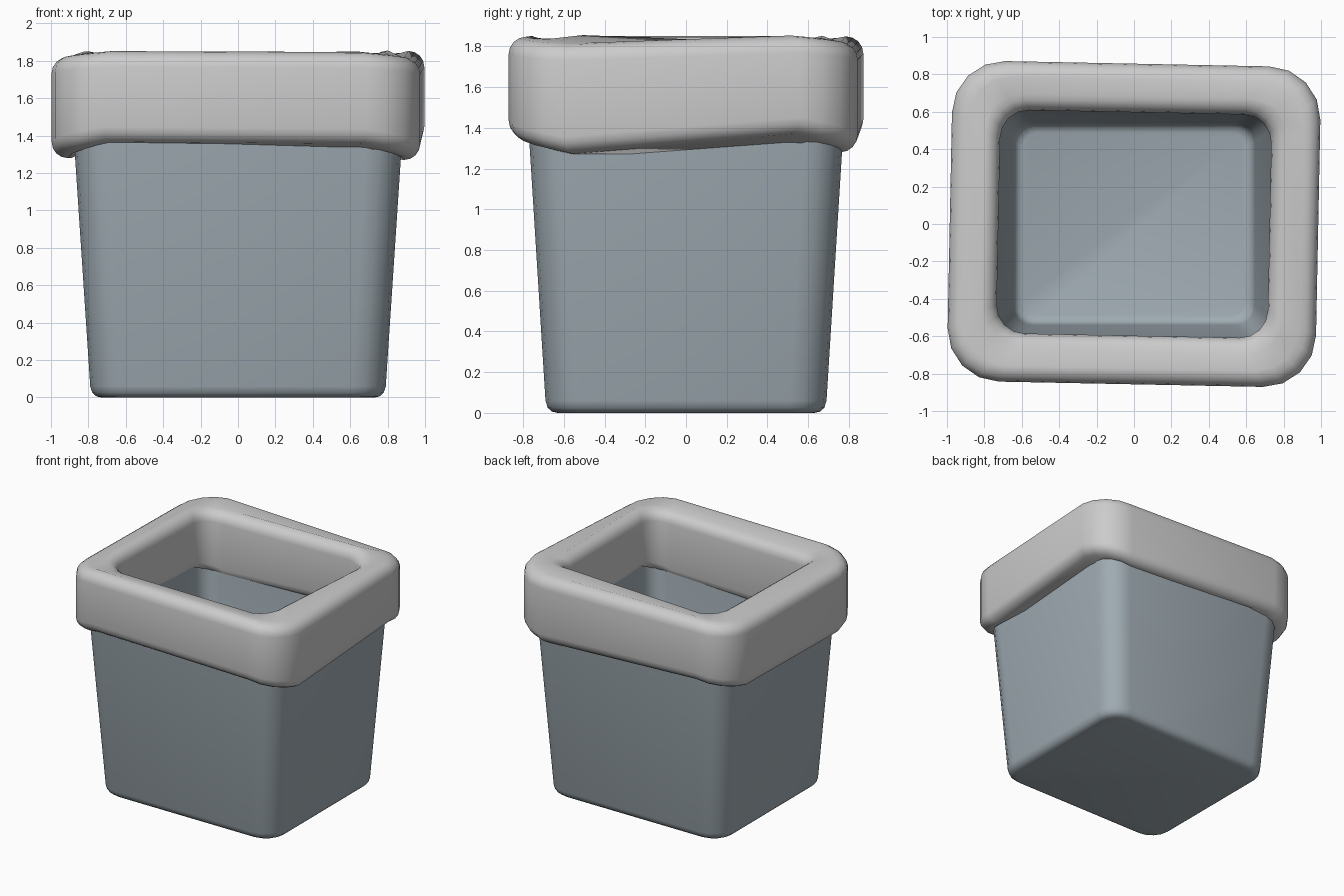
import bpy, math
from mathutils import Matrix

if "Cube" in bpy.data.objects:
    bpy.data.objects.remove(bpy.data.objects["Cube"])

ARC = 5  # points per rounded corner


def rounded_rect(hx, hy, r):
    """Counter-clockwise outline starting at the front right corner."""
    pts = []
    for i, (sx, sy) in enumerate([(1, -1), (1, 1), (-1, 1), (-1, -1)]):
        for k in range(ARC):
            a = math.radians(-90 + 90 * i + 90 * k / (ARC - 1))
            pts.append((sx * (hx - r) + r * math.cos(a),
                        sy * (hy - r) + r * math.sin(a)))
    return pts


def loft(name, rings, closed):
    """Skin a stack of equal rings; close it into a loop or cap both ends."""
    n, m = len(rings[0]), len(rings)
    verts = [v for ring in rings for v in ring]
    faces = []
    for j in range(m if closed else m - 1):
        a, b = j * n, ((j + 1) % m) * n
        for i in range(n):
            k = (i + 1) % n
            faces.append((a + i, a + k, b + k, b + i))
    if not closed:
        faces.append(tuple(reversed(range(n))))
        faces.append(tuple(range((m - 1) * n, m * n)))
    mesh = bpy.data.meshes.new(name)
    mesh.from_pydata(verts, [], faces)
    ob = bpy.data.objects.new(name, mesh)
    bpy.context.collection.objects.link(ob)
    bpy.ops.object.select_all(action='DESELECT')
    ob.select_set(True)
    bpy.context.view_layer.objects.active = ob
    bpy.ops.object.shade_smooth_by_angle(angle=math.radians(50))
    return ob


# Tapered hollow body: half width, half depth, height, corner radius
profile = [(.73, .63, 0, .14), (.757, .657, .006, .155), (.779, .679, .025, .17),
           (.79, .69, .06, .18), (.892, .786, 1.6, .19),
           (.74, .632, 1.6, .12), (.645, .54, .21, .10), (.638, .533, .18, .10),
           (.622, .517, .155, .09), (.595, .49, .145, .08)]
rings = [[(x, y, z) for x, y in rounded_rect(hx, hy, r)] for hx, hy, z, r in profile]
body = loft("pot_body", rings, False)
mat = bpy.data.materials.new("blue_grey")
mat.diffuse_color = (.35, .41, .45, 1)
mat.use_nodes = True
mat.node_tree.nodes["Principled BSDF"].inputs["Base Color"].default_value = mat.diffuse_color
body.data.materials.append(mat)

# Thick rolled rim: rounded section whose outer lip rises and falls round the pot
W, LOW, HIGH, R = .26, 1.32, 1.835, .085
section = []
for i, (d, z) in enumerate([(W - R, LOW + R), (W - R, HIGH - R), (R, HIGH - R), (R, LOW + R)]):
    for k in range(5):
        a = math.radians(-90 + 90 * i + 22.5 * k)
        section.append((d + R * math.cos(a), z + R * math.sin(a)))

# lip lift at (end of one side, start of the next) for each corner
lifts = [(.03, -.05), (.045, -.04), (.035, -.04), (-.04, .042)]
lift = [a + (b - a) * k / (ARC - 1) for a, b in lifts for k in range(ARC)]
rings = []
for d, z in section:
    gain = max(-1, min(1, (d - W / 2) / .045)) * (1 if z < 1.58 else .4)
    outline = rounded_rect(.725 + d, .597 + d, .15 + .5 * d)
    rings.append([(x, y, z + l * gain) for (x, y), l in zip(outline, lift)])
rim = loft("pot_rim", rings, True)
rim.data.transform(Matrix.Rotation(-.02, 4, 'Z'))
